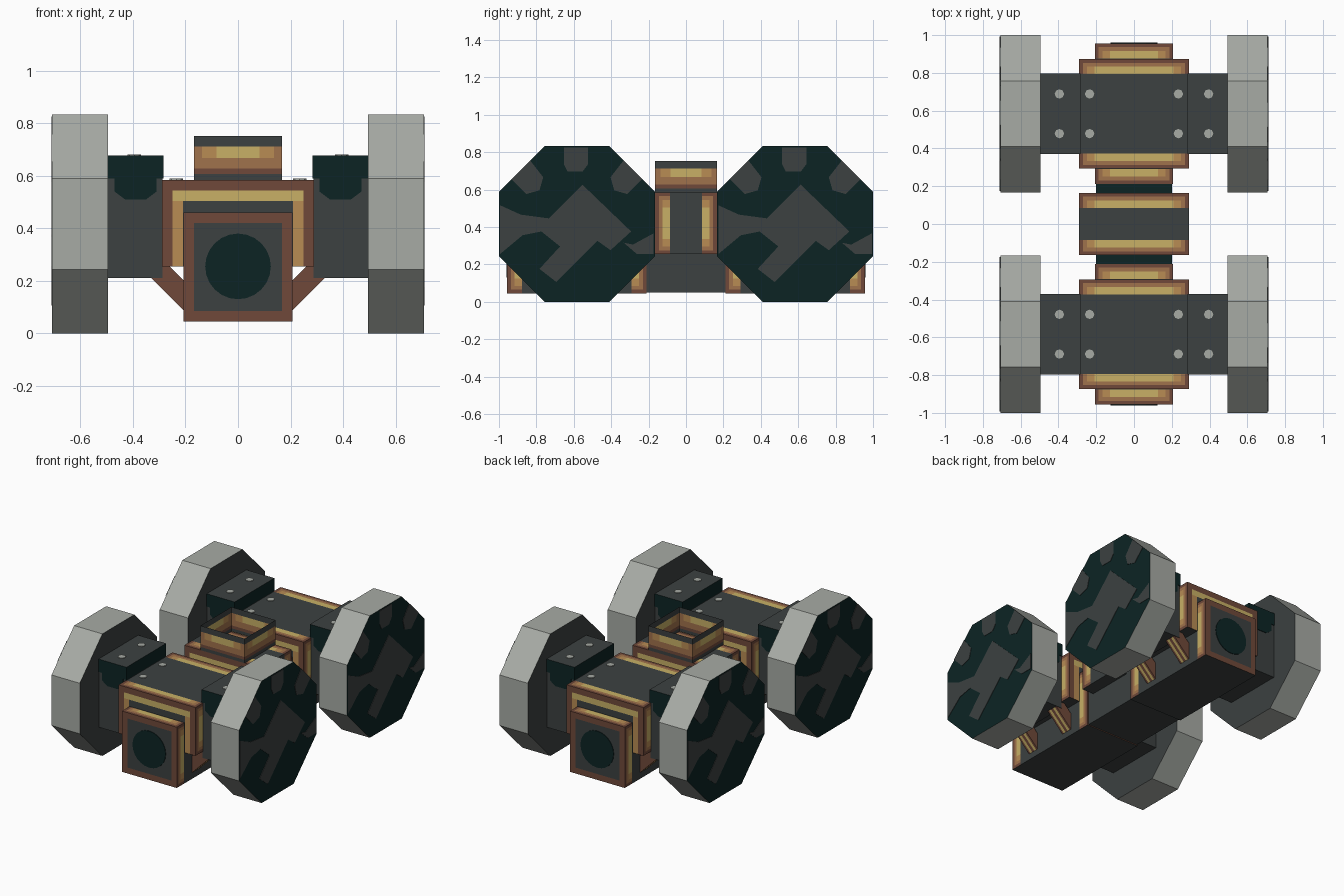
import bpy, bmesh, math
from mathutils import Vector

old = bpy.data.objects.get("Cube")
if old:
    bpy.data.objects.remove(old, do_unlink=True)

PALETTE = {
    "dark_grey": "3C4141", "deep_teal": "0C2424", "light_grey": "A7ABA5",
    "brown": "70493A", "copper": "A0724C", "tan": "B88C54", "gold": "C8B066",
}
NAMES = list(PALETTE)
GREY, TEAL, LIGHT, BROWN, COPPER, TAN, GOLD = range(len(NAMES))


def linear(c):
    return c / 12.92 if c <= 0.04045 else ((c + 0.055) / 1.055) ** 2.4


def make_material(name):
    rgb = [linear(v / 255) for v in bytes.fromhex(PALETTE[name])]
    mat = bpy.data.materials.new(name)
    mat.use_nodes = True
    mat.diffuse_color = (*rgb, 1)
    bsdf = next(n for n in mat.node_tree.nodes if n.type == "BSDF_PRINCIPLED")
    bsdf.inputs["Base Color"].default_value = (*rgb, 1)
    return mat


MATERIALS = [make_material(n) for n in NAMES]


def finish(name, bm, rule):
    """Colour the faces by rule(centre, normal) and link the object."""
    bmesh.ops.recalc_face_normals(bm, faces=bm.faces)
    for f in bm.faces:
        f.material_index = rule(f.calc_center_median(), f.normal) if callable(rule) else rule
    mesh = bpy.data.meshes.new(name)
    bm.to_mesh(mesh)
    bm.free()
    for m in MATERIALS:
        mesh.materials.append(m)
    obj = bpy.data.objects.new(name, mesh)
    bpy.context.collection.objects.link(obj)


def cut(bm, axis, value):
    normal = Vector((0, 0, 0))
    normal[axis] = 1
    co = normal * value
    bmesh.ops.bisect_plane(bm, geom=bm.verts[:] + bm.edges[:] + bm.faces[:],
                           plane_co=co, plane_no=normal, dist=1e-5)


def box(name, lo, hi, rule, insets=(), open_ends=False):
    lo, hi = Vector(lo), Vector(hi)
    bm = bmesh.new()
    bmesh.ops.create_cube(bm, size=1)
    for v in bm.verts:
        v.co = (lo + hi) / 2 + v.co * (hi - lo)
    if open_ends:
        ends = [f for f in bm.faces if abs(f.normal.z) > 0.5]
        bmesh.ops.delete(bm, geom=ends, context="FACES")
    for axis in range(3):
        for d in insets:
            cut(bm, axis, lo[axis] + d)
            cut(bm, axis, hi[axis] - d)
    finish(name, bm, rule)


def prism(name, points, axis, start, end, rule, cuts=()):
    """Extrude a 2D outline along an axis."""
    def place(p, t):
        q = list(p)
        q.insert(axis, t)
        return q
    bm = bmesh.new()
    base = bm.faces.new([bm.verts.new(place(p, start)) for p in points])
    new = bmesh.ops.extrude_face_region(bm, geom=[base])["geom"]
    for v in new:
        if isinstance(v, bmesh.types.BMVert):
            v.co[axis] = end
    for c in cuts:
        cut(bm, axis, c)
    finish(name, bm, rule)


def ring(cx, cy, r, n, phase=0):
    return [(cx + r * math.cos(phase + math.tau * i / n),
             cy + r * math.sin(phase + math.tau * i / n)) for i in range(n)]


STEPS = (0.02, 0.04, 0.08)


def banded(lo, hi, framed_gold):
    """Metal trim bands round both y ends, fading towards the corners."""
    def rule(c, n):
        edge = [min(c[i] - lo[i], hi[i] - c[i]) for i in range(3)]
        if abs(n.y) > 0.5:
            e = min(edge[0], hi[2] - c.z) if framed_gold else min(edge[0], edge[2])
            if e < 0.04:
                return BROWN
            if framed_gold and e < 0.08:
                return GOLD if hi[2] - c.z < 0.08 else TAN
            return GREY
        if n.z < -0.5 or edge[1] > 0.08:
            return GREY
        side = edge[2] if abs(n.x) > 0.5 else edge[0]
        if min(edge[1], side) < 0.02:
            return BROWN
        if min(edge[1], side) < 0.04:
            return COPPER
        return TAN if side < 0.08 else GOLD
    return rule


def banded_box(name, lo, hi, framed_gold=True):
    box(name, lo, hi, banded(lo, hi, framed_gold), STEPS)


# Centre section and its narrow link beam
banded_box("centre_block", (-0.29, -0.165, 0.255), (0.29, 0.165, 0.585))
box("link_beam", (-0.2, -0.22, 0.05), (0.2, 0.22, 0.455),
    lambda c, n: TEAL if n.z > 0.5 else GREY)


# Open collar on top of the centre block
def collar_rule(c, n):
    d = 0.752 - c.z
    if d < 0.04 or d > 0.15:
        return GREY
    side = 0.167 - (abs(c.y) if abs(n.x) > 0.5 else abs(c.x))
    if d < 0.09:
        return COPPER if side < 0.03 else TAN if side < 0.085 else GOLD
    return COPPER if d < 0.125 else BROWN


box("top_collar", (-0.167, -0.167, 0.585), (0.167, 0.167, 0.752), collar_rule,
    (0.03, 0.04, 0.085, 0.125, 0.145), open_ends=True)

AXLE, RADIUS = 0.5835, 0.4165
OCTAGON = RADIUS / math.cos(math.pi / 8)

# Painted shapes on the outer wheel faces, relative to the hub
SHOULDER = [(0.35, 0.24), (0.25, 0.34), (0.18, 0.25), (0.2, 0.18), (0.27, 0.16)]
PATCHES = [
    [(0.03, 0.21), (0.29, -0.04), (0.18, -0.14), (0.11, -0.09), (-0.11, -0.31),
     (-0.2, -0.24), (-0.09, -0.12), (-0.19, -0.04), (-0.29, -0.06), (-0.41, -0.16),
     (-0.41, 0.1), (-0.3, 0.05), (-0.15, 0.03)],
    [(-0.07, 0.41), (0.06, 0.41), (0.06, 0.32), (0.03, 0.28), (-0.05, 0.28), (-0.07, 0.32)],
    SHOULDER,
    [(-y, z) for y, z in SHOULDER],
    [(0.25, -0.1), (0.3, -0.11), (0.41, -0.05), (0.41, -0.16), (0.32, -0.16)],
]


def wheel_rule(c, n):
    if abs(n.x) < 0.5:
        return LIGHT
    return TEAL if n.x * c.x > 0 else GREY


def strut_rule(c, n):
    off = abs(abs(abs(c.y) - AXLE) - 0.165)
    return GOLD if abs(n.y) < 0.5 and 0.01 < off < 0.028 else BROWN


for end, end_name in ((-1, "front"), (1, "back")):
    mid = end * AXLE
    # Lower beam with a round port at each outer end
    banded_box(end_name + "_beam", (-0.207, mid - 0.3725, 0.045),
               (0.207, mid + 0.3725, 0.46), False)
    face = mid + end * 0.3725
    prism(end_name + "_port", ring(0, 0.255, 0.125, 24), 1, face, face + end * 0.004, TEAL)
    # Axle block over the beam
    banded_box(end_name + "_axle_block", (-0.29, mid - 0.29, 0.255), (0.29, mid + 0.29, 0.585))

    for s, side_name in ((1, "left"), (-1, "right")):
        label = end_name + "_" + side_name + "_"
        # Wheel and its painted patches
        prism(label + "wheel", ring(mid, RADIUS, OCTAGON, 8, math.pi / 8), 0,
              s * 0.495, s * 0.708, wheel_rule)
        for i, patch in enumerate(PATCHES):
            prism(f"{label}wheel_patch_{i}", [(mid + s * y, RADIUS + z) for y, z in patch],
                  0, s * 0.708, s * 0.711, GREY)
        # Housing between block and wheel, with dark cap sides
        profile = [(s * 0.287, 0.21), (s * 0.497, 0.21), (s * 0.497, 0.675), (s * 0.287, 0.675)]
        prism(label + "housing", profile, 1, mid - 0.21, mid + 0.21, GREY)
        cap = [(s * 0.284, 0.59), (s * 0.497, 0.59), (s * 0.497, 0.677), (s * 0.284, 0.677)]
        prism(label + "housing_cap", cap, 1, mid - 0.214, mid + 0.214,
              lambda c, n: GREY if n.z > 0.5 else TEAL)
        drop = [(s * x, z) for x, z in ((0.31, 0.59), (0.31, 0.54), (0.35, 0.51),
                                        (0.43, 0.51), (0.47, 0.54), (0.47, 0.59))]
        for d in (-1, 1):
            prism(label + "housing_badge", drop, 1, mid + d * 0.21, mid + d * 0.214, TEAL)
            # Rivets on the housing and the block
            for x, z in ((0.395, 0.677), (0.235, 0.585)):
                prism(label + "rivet", ring(s * x, mid + d * 0.105, 0.025, 8), 2,
                      z, z + 0.004, LIGHT)
            # Slanted strut from beam to housing
            strut = [(s * x, z) for x, z in ((0.2, 0.08), (0.335, 0.215), (0.335, 0.33), (0.2, 0.195))]
            sy = mid + d * 0.165
            prism(label + "strut", strut, 1, sy - 0.042, sy + 0.042, strut_rule,
                  [sy + o for o in (-0.028, -0.01, 0.01, 0.028)])
